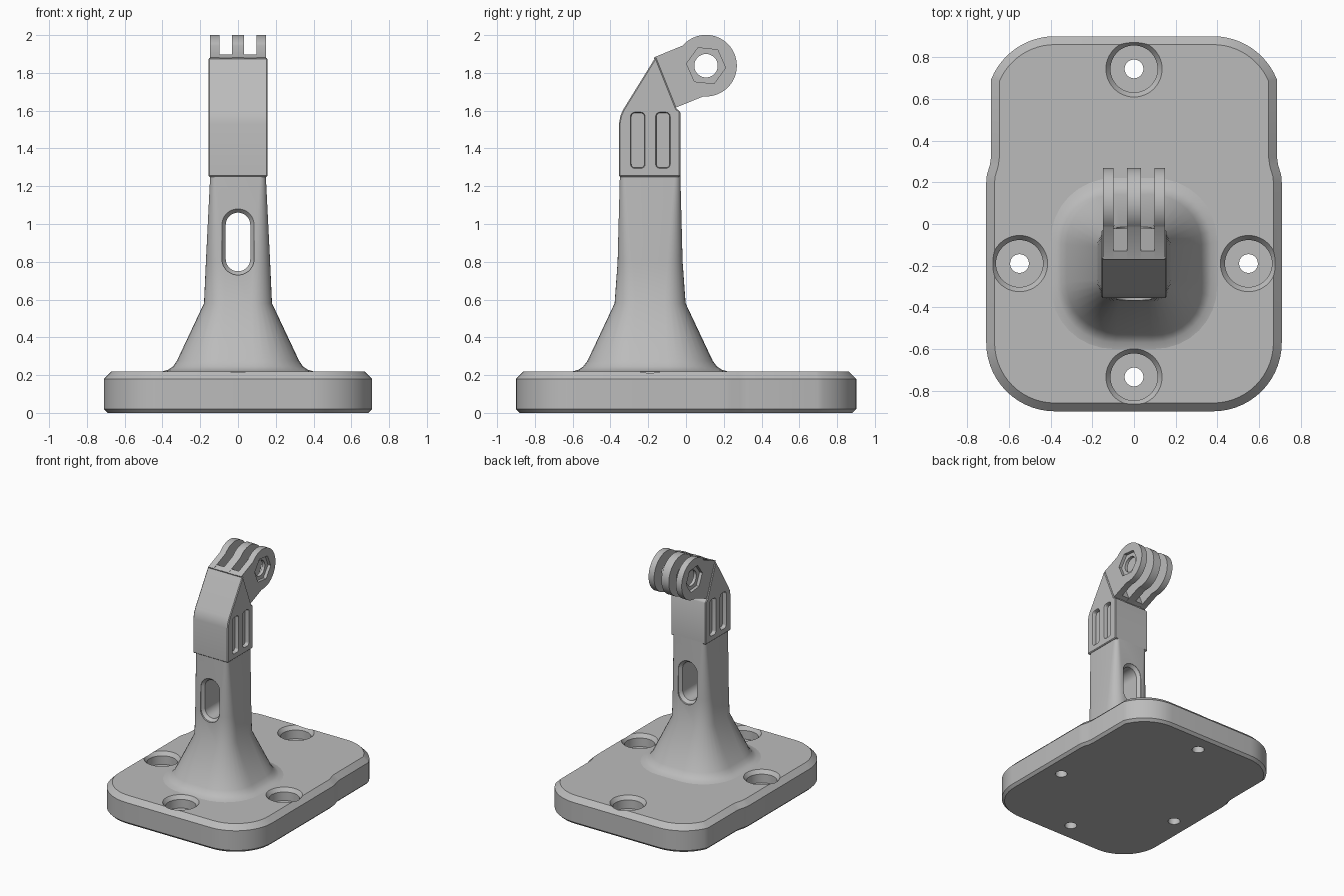
import bpy, bmesh, math
from mathutils import Matrix, Vector

if "Cube" in bpy.data.objects:
    bpy.data.objects.remove(bpy.data.objects["Cube"], do_unlink=True)

grey = bpy.data.materials.new("plain grey")
grey.use_nodes = True
grey.diffuse_color = (0.5, 0.5, 0.5, 1)
grey.node_tree.nodes["Principled BSDF"].inputs["Base Color"].default_value = (0.5, 0.5, 0.5, 1)

AXIS_Y = -0.19          # centre line of the post


def finish(name, bm):
    bmesh.ops.recalc_face_normals(bm, faces=bm.faces)
    mesh = bpy.data.meshes.new(name)
    bm.to_mesh(mesh)
    bm.free()
    obj = bpy.data.objects.new(name, mesh)
    bpy.context.collection.objects.link(obj)
    mesh.materials.append(grey)
    return obj


def loft(name, rings):
    """Skin a stack of equal-length point rings and cap both ends."""
    bm = bmesh.new()
    loops = [[bm.verts.new(p) for p in ring] for ring in rings]
    n = len(loops[0])
    for low, high in zip(loops, loops[1:]):
        for i in range(n):
            j = (i + 1) % n
            bm.faces.new((low[i], low[j], high[j], high[i]))
    bm.faces.new(loops[0])
    bm.faces.new(loops[-1])
    return finish(name, bm)


def place(p, axis, d):
    """Put a 2D point on a plane across the given axis."""
    a, b = p
    return {"x": (d, a, b), "y": (a, d, b), "z": (a, b, d)}[axis]


def prism(name, axis, *sections):
    """Sections are (distance, 2D points)."""
    return loft(name, [[place(p, axis, d) for p in pts] for d, pts in sections])


def arc(cx, cy, r, start, end, n):
    return [(cx + r * math.cos(math.radians(start + (end - start) * i / n)),
             cy + r * math.sin(math.radians(start + (end - start) * i / n)))
            for i in range(n + 1)]


def circle(cx, cy, r, n=48, turn=0):
    return arc(cx, cy, r, turn, turn + 360, n)[:-1]


def rounded(cx, cy, hx, hy, r, n=8):
    pts = []
    for k, (sx, sy) in enumerate([(1, 1), (-1, 1), (-1, -1), (1, -1)]):
        pts += arc(cx + sx * (hx - r), cy + sy * (hy - r), r, 90 * k, 90 * k + 90, n)
    return pts


def apply(obj, mod):
    bpy.context.view_layer.objects.active = obj
    bpy.ops.object.modifier_apply(modifier=mod.name)


def cut(obj, cutter):
    mod = obj.modifiers.new("cut", "BOOLEAN")
    mod.operation, mod.solver, mod.object = "DIFFERENCE", "EXACT", cutter
    apply(obj, mod)
    bpy.data.objects.remove(cutter, do_unlink=True)


def smooth(obj, angle=30):
    bpy.ops.object.select_all(action="DESELECT")
    obj.select_set(True)
    bpy.context.view_layer.objects.active = obj
    bpy.ops.object.shade_smooth_by_angle(angle=math.radians(angle))


# Base plate: rounded outline, narrower at the back, chamfered top and bottom
half = arc(0.38, -0.57, 0.33, -90, 0, 14)
half += [(0.71, 0.2), (0.707, 0.235), (0.692, 0.285), (0.687, 0.32)]
half += [p for p in arc(0.38, 0.572, 0.33, 22, 90, 12)]
outline = half + [(-x, y) for x, y in reversed(half)]
base = prism("base_plate", "z", (0.02, outline), (0.18, outline))
bm = bmesh.new()
bm.from_mesh(base.data)
for sign, size in ((1, 0.04), (-1, 0.02)):
    bm.faces.ensure_lookup_table()
    cap = max(bm.faces, key=lambda f: sign * f.normal.z)
    bmesh.ops.inset_region(bm, faces=[cap], thickness=size, use_even_offset=True)
    bmesh.ops.translate(bm, verts=cap.verts, vec=(0, 0, sign * size))
bm.to_mesh(base.data)
bm.free()

# Counterbored screw holes
for x, y in ((0, 0.745), (0, -0.735), (0.55, AXIS_Y), (-0.55, AXIS_Y)):
    cut(base, prism("bore", "z", (0.12, circle(x, y, 0.113)), (0.19, circle(x, y, 0.113)),
                    (0.22, circle(x, y, 0.135)), (0.3, circle(x, y, 0.135))))
    cut(base, prism("screw", "z", (-0.1, circle(x, y, 0.045)), (0.2, circle(x, y, 0.045))))
smooth(base)

# Flared post: height, half width, half depth, corner radius
levels = [(0.2, 0.4, 0.41, 0.3), (0.22, 0.4, 0.41, 0.3), (0.228, 0.37, 0.38, 0.28),
          (0.245, 0.345, 0.355, 0.26), (0.275, 0.324, 0.332, 0.24), (0.58, 0.18, 0.188, 0.11),
          (0.8, 0.17, 0.172, 0.08), (1.26, 0.147, 0.16, 0.03)]
post = loft("post", [[(x, y, z) for x, y in rounded(0, AXIS_Y, hx, hy, r)]
                     for z, hx, hy, r in levels])

# Cable window through the post, with flared rims
def window(grow):
    return rounded(0, 0.905, 0.065 + grow, 0.155 + grow, 0.0649 + grow, 12)


cut(post, prism("window", "y", (-0.6, window(0.02)), (-0.353, window(0.02)), (-0.33, window(0)),
                (-0.05, window(0)), (-0.027, window(0.02)), (0.3, window(0.02))))
smooth(post, 28)

# Angled head block
side = [(-0.355, 1.25), (-0.03, 1.25), (-0.03, 1.595), (-0.05, 1.61), (-0.16, 1.885),
        (-0.33, 1.61), (-0.347, 1.575), (-0.355, 1.53)]
head = prism("head_block", "x", (-0.157, side), (0.157, side))
mod = head.modifiers.new("edge", "BEVEL")
mod.width, mod.segments, mod.limit_method = 0.006, 1, "ANGLE"
mod.angle_limit = math.radians(50)
apply(head, mod)

# Recessed slots on both sides of the head
for s in (-1, 1):
    for y in (-0.255, -0.122):
        cut(head, prism("slot", "x", (s * 0.125, rounded(y, 1.443, 0.035, 0.145, 0.02)),
                        (s * 0.15, rounded(y, 1.443, 0.035, 0.145, 0.02)),
                        (s * 0.165, rounded(y, 1.443, 0.043, 0.153, 0.026))))
smooth(head)

# Hinge fingers: drawn along the tilted axis, then turned into place
TILT = math.radians(22.2)
PIN = Vector((0.106, 1.838))


def tilted(pts):
    turn = Matrix.Rotation(TILT, 2)
    return [tuple(turn @ Vector(p) + PIN) for p in pts]


finger = tilted([(-0.24, -0.145)] + arc(0, 0, 0.163, -117, 117, 48) + [(-0.24, 0.145)])
root = tilted([(-0.24, -0.143), (-0.195, -0.143), (-0.195, 0.143), (-0.24, 0.143)])
prism("hinge_root", "x", (-0.148, root), (0.148, root))
for name, x, w in (("right_finger", -0.124, 0.025), ("middle_finger", 0, 0.033),
                   ("left_finger", 0.124, 0.025)):
    part = prism(name, "x", (x - w, finger), (x + w, finger))
    cut(part, prism("pin_hole", "x", (x - 0.1, circle(*PIN, 0.062)), (x + 0.1, circle(*PIN, 0.062))))
    if x:
        # Hexagonal nut seat on the outer face
        s = math.copysign(1, x)
        nut = circle(*PIN, 0.104, 6, -6)
        cut(part, prism("nut_seat", "x", (s * 0.124, nut), (s * 0.2, nut)))
    smooth(part)
